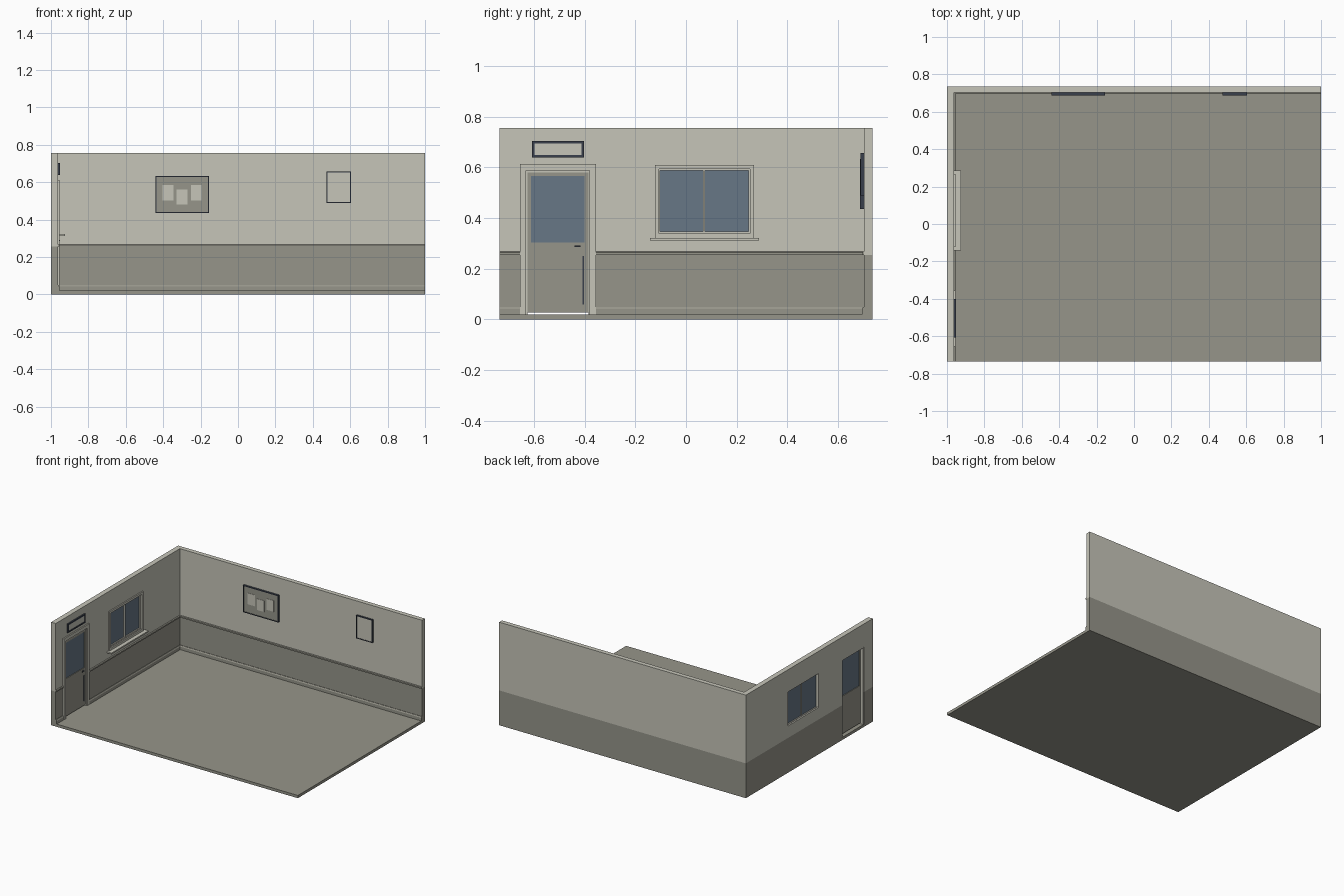
import bpy, bmesh
from mathutils import Vector

cube = bpy.data.objects.get("Cube")
if cube:
    bpy.data.objects.remove(cube, do_unlink=True)


def material(name, rgb):
    m = bpy.data.materials.new(name)
    m.use_nodes = True
    lin = [(c / 255 / 12.92) if c < 10 else ((c / 255 + 0.055) / 1.055) ** 2.4 for c in rgb]
    m.diffuse_color = (*lin, 1)
    m.node_tree.nodes["Principled BSDF"].inputs["Base Color"].default_value = (*lin, 1)
    return m


LIGHT = material("pale plaster", (198, 197, 185))
GREY = material("grey paint", (150, 149, 138))
GLASS = material("blue glass", (103, 119, 134))
DARK = material("dark metal", (57, 63, 75))

X, Y, H = 1.0, 0.735, 0.755      # half sizes and wall height
XI, YI = -0.963, 0.702           # inner wall faces
FLOOR, DADO = 0.02, 0.255


def finish(name, bm, *mats):
    bmesh.ops.recalc_face_normals(bm, faces=bm.faces)
    me = bpy.data.meshes.new(name)
    bm.to_mesh(me)
    bm.free()
    for m in mats:
        me.materials.append(m)
    ob = bpy.data.objects.new(name, me)
    bpy.context.collection.objects.link(ob)
    return ob


def add_box(bm, x, y, z):
    verts = bmesh.ops.create_cube(bm, size=1)["verts"]
    for v in verts:
        v.co = Vector([(r[0] + r[1]) / 2 + c * (r[1] - r[0]) for r, c in zip((x, y, z), v.co)])


def box(name, x, y, z, mat):
    bm = bmesh.new()
    add_box(bm, x, y, z)
    return finish(name, bm, mat)


def frame(name, axis, depth, u, z, w, mat, bottom=True):
    """Rectangular frame lying flat against a wall; axis is the wall normal."""
    bm = bmesh.new()
    low = z[0] + w if bottom else z[0]
    bars = [((u[0], u[0] + w), (low, z[1] - w)), ((u[1] - w, u[1]), (low, z[1] - w)),
            (u, (z[1] - w, z[1]))]
    if bottom:
        bars.append((u, (z[0], z[0] + w)))
    for a, b in bars:
        add_box(bm, *((depth, a, b) if axis == "x" else (a, depth, b)))
    return finish(name, bm, mat)


def wall(name, place, us, zs, hole, push):
    """Wall made of cells, with openings left out, thickened and two-toned."""
    bm = bmesh.new()
    for u0, u1 in zip(us, us[1:]):
        for z0, z1 in zip(zs, zs[1:]):
            if not hole((u0 + u1) / 2, (z0 + z1) / 2):
                bm.faces.new([bm.verts.new(place(u, z)) for u, z in
                              ((u0, z0), (u1, z0), (u1, z1), (u0, z1))])
    bmesh.ops.remove_doubles(bm, verts=bm.verts, dist=0.0001)
    out = bmesh.ops.extrude_face_region(bm, geom=bm.faces[:], use_keep_orig=True)["geom"]
    bmesh.ops.translate(bm, vec=push, verts=[g for g in out if isinstance(g, bmesh.types.BMVert)])
    for f in bm.faces:
        f.material_index = int(f.calc_center_median().z < DADO - 0.001)
    bmesh.ops.dissolve_limit(bm, angle_limit=0.01, verts=bm.verts, edges=bm.edges,
                             delimit={"MATERIAL"})
    return finish(name, bm, LIGHT, GREY)


def moulding(name, axis, span, z, proud, bevel):
    """Strip along a wall with a sloping top edge."""
    bm = bmesh.new()
    prof = [(0, z[0]), (proud, z[0]), (proud, z[1] - bevel), (proud * 0.4, z[1]), (0, z[1])]
    def at(p, s):
        return (XI + p[0], s, p[1]) if axis == "x" else (s, YI - p[0], p[1])
    a, b = [[bm.verts.new(at(p, s)) for p in prof] for s in span]
    bm.faces.new(a)
    bm.faces.new(b)
    for i in range(len(prof)):
        j = (i + 1) % len(prof)
        bm.faces.new((a[i], a[j], b[j], b[i]))
    return finish(name, bm, GREY)


# Shell: floor and two walls, with door and window openings
box("floor", (-X, X), (-Y, Y), (0, FLOOR), GREY)
DOOR_Y, DOOR_TOP = (-0.63, -0.38), 0.585
WIN_Y, WIN_Z = (-0.107, 0.25), (0.343, 0.592)


def opening(y, z):
    door = DOOR_Y[0] < y < DOOR_Y[1] and z < DOOR_TOP
    window = WIN_Y[0] < y < WIN_Y[1] and WIN_Z[0] < z < WIN_Z[1]
    return door or window


wall("side_wall", lambda u, z: (-X, u, z), [-Y, *DOOR_Y, *WIN_Y, Y],
     [FLOOR, DADO, WIN_Z[0], DOOR_TOP, WIN_Z[1], H], opening, (XI + X, 0, 0))
wall("back_wall", lambda u, z: (u, Y, z), [XI, X], [FLOOR, DADO, H],
     lambda u, z: False, (0, YI - Y, 0))

# Skirting and dado rail, broken at the door casing
CASE_Y = (-0.655, -0.355)
for label, z, proud, bevel in (("skirting", (FLOOR, 0.05), 0.008, 0.008),
                               ("dado_rail", (DADO, 0.268), 0.008, 0.003)):
    moulding(label + "_back", "y", (XI, X), z, proud, bevel)
    moulding(label + "_side_front", "x", (-Y, CASE_Y[0]), z, proud, bevel)
    moulding(label + "_side_rear", "x", (CASE_Y[1], YI), z, proud, bevel)

# Door
frame("door_casing", "x", (XI, XI + 0.009), CASE_Y, (FLOOR, 0.613), 0.025, LIGHT, False)
frame("door_jamb", "x", (-0.998, XI + 0.003), DOOR_Y, (FLOOR, DOOR_TOP), 0.005, LIGHT, False)
LEAF = (-0.979, -0.965)
GLASS_Z = (0.304, 0.568)
frame("door_upper_frame", "x", LEAF, (-0.625, -0.385), (0.289, 0.58), 0.0145, GREY)
box("door_lower_panel", LEAF, (-0.625, -0.385), (0.028, 0.289), GREY)
box("door_glass", (-0.975, -0.969), (-0.611, -0.399), GLASS_Z, GLASS)
box("door_lever", (-0.957, -0.953), (-0.44, -0.416), (0.286, 0.291), DARK)
box("door_lever_stem", (-0.966, -0.953), (-0.421, -0.416), (0.286, 0.291), DARK)
box("door_edge_strip", (-0.966, -0.961), (-0.408, -0.403), (0.06, 0.25), DARK)

# Sign above the door
SIGN_Y, SIGN_Z = (-0.607, -0.402), (0.638, 0.703)
frame("sign_frame", "x", (XI, -0.953), SIGN_Y, SIGN_Z, 0.01, DARK)
box("sign_face", (XI, -0.956), (-0.597, -0.412), (0.648, 0.693), LIGHT)

# Window
frame("window_casing", "x", (XI, XI + 0.009), (-0.123, 0.268), (0.322, 0.61), 0.0165, LIGHT)
frame("window_sash", "x", (-0.989, -0.967), WIN_Y, WIN_Z, 0.004, LIGHT)
box("window_mullion", (-0.989, -0.963), (0.067, 0.075), WIN_Z, LIGHT)
box("window_glass", (-0.981, -0.975), WIN_Y, WIN_Z, GLASS)
box("window_sill", (XI, -0.926), (-0.142, 0.287), (0.312, 0.322), LIGHT)

# Notice board with three sheets
frame("board_frame", "y", (0.687, YI), (-0.442, -0.155), (0.435, 0.632), 0.005, DARK)
box("board_panel", (-0.437, -0.16), (0.691, YI), (0.44, 0.627), GREY)
for i, (x, z) in enumerate(((-0.375, 0.543), (-0.3, 0.521), (-0.223, 0.543))):
    box(f"board_sheet_{i + 1}", (x - 0.029, x + 0.029), (0.689, 0.692),
        (z - 0.041, z + 0.041), LIGHT)

# Framed picture
frame("picture_frame", "y", (0.688, YI), (0.474, 0.605), (0.488, 0.656), 0.005, DARK)
box("picture_panel", (0.479, 0.6), (0.691, YI), (0.493, 0.651), LIGHT)
